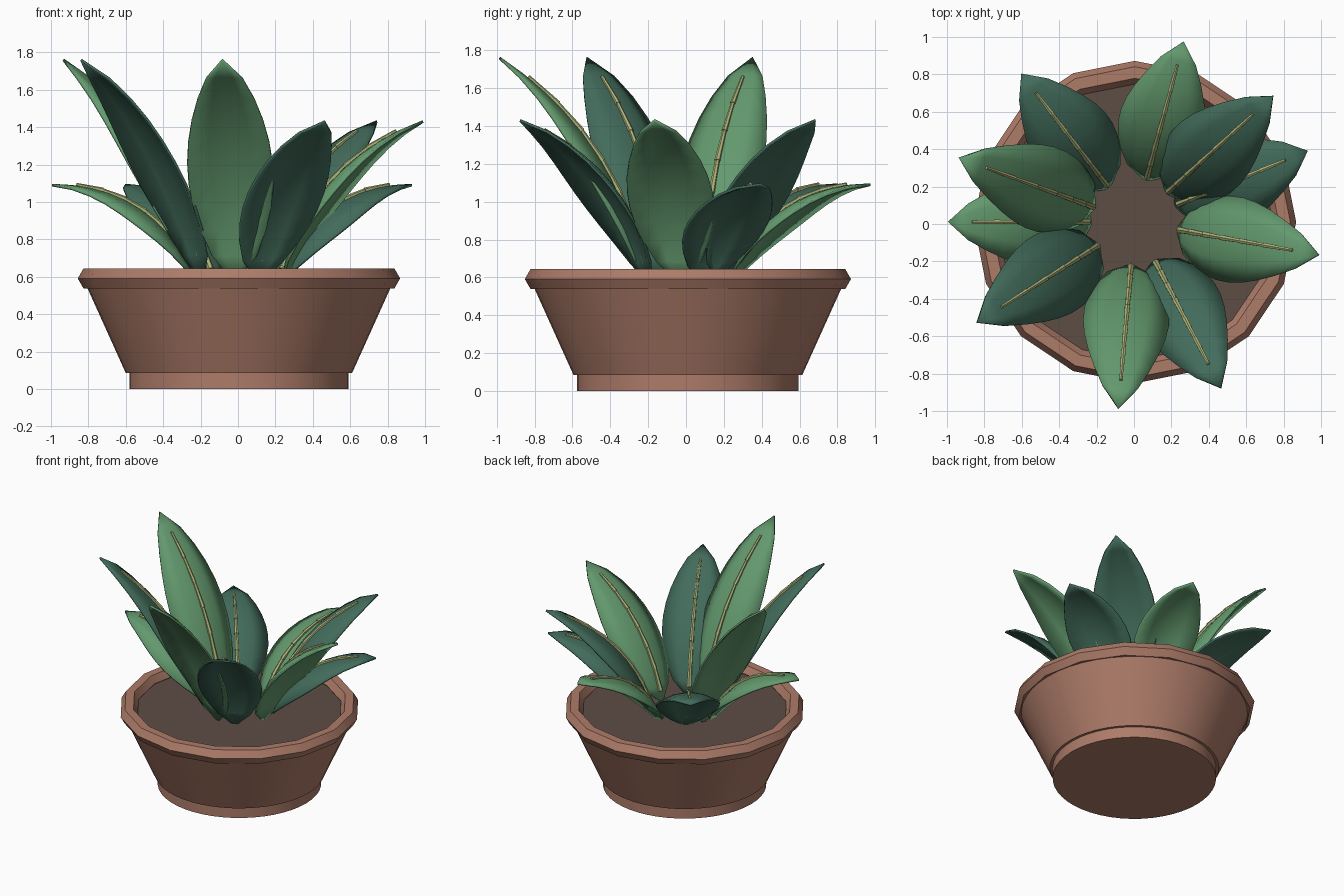
import bpy, bmesh, math
from mathutils import Vector

cube = bpy.data.objects.get("Cube")
if cube:
    bpy.data.objects.remove(cube, do_unlink=True)

CENTRE = (0.005, 0.01, 0.0)


def material(name, rgb):
    m = bpy.data.materials.new(name)
    m.diffuse_color = (*rgb, 1)
    m.use_nodes = True
    m.node_tree.nodes["Principled BSDF"].inputs["Base Color"].default_value = (*rgb, 1)
    return m


terracotta = material("terracotta", (0.42, 0.20, 0.14))
earth = material("dark_earth", (0.11, 0.075, 0.06))
light_green = material("light_green", (0.125, 0.32, 0.155))
deep_green = material("deep_green", (0.055, 0.15, 0.105))
vein_yellow = material("pale_yellow_green", (0.42, 0.45, 0.19))


def finish(name, bm, mat, rotation=0.0):
    """Turn a bmesh into a placed, shaded object."""
    bmesh.ops.recalc_face_normals(bm, faces=bm.faces[:])
    mesh = bpy.data.meshes.new(name)
    bm.to_mesh(mesh)
    bm.free()
    mesh.materials.append(mat)
    ob = bpy.data.objects.new(name, mesh)
    bpy.context.collection.objects.link(ob)
    ob.location = CENTRE
    ob.rotation_euler.z = rotation
    bpy.ops.object.select_all(action='DESELECT')
    ob.select_set(True)
    bpy.context.view_layer.objects.active = ob
    bpy.ops.object.shade_smooth_by_angle(angle=math.radians(35))
    return ob


def lathe(name, profile, sides, mat, closed=False):
    """Revolve (radius, height) points; an open profile gets flat caps."""
    bm = bmesh.new()
    rings = []
    for r, z in profile:
        rings.append([bm.verts.new((r * math.cos(2 * math.pi * k / sides),
                                    r * math.sin(2 * math.pi * k / sides), z))
                      for k in range(sides)])
    pairs = list(zip(rings, rings[1:]))
    if closed:
        pairs.append((rings[-1], rings[0]))
    else:
        bm.faces.new(rings[0])
        bm.faces.new(rings[-1])
    for a, b in pairs:
        for k in range(sides):
            n = (k + 1) % sides
            bm.faces.new((a[k], a[n], b[n], b[k]))
    return finish(name, bm, mat)


# Pot: foot, flared body, hexagonal-section rim and soil
lathe("pot_foot", [(0.585, 0), (0.585, 0.09)], 48, terracotta)
lathe("pot_body", [(0.605, 0.085), (0.815, 0.55)], 48, terracotta)
rim = [(0.8 + 0.062 * math.cos(a * math.pi / 3), 0.591 + 0.062 * math.sin(a * math.pi / 3))
       for a in range(6)]
lathe("pot_rim", rim, 16, terracotta, closed=True)
lathe("soil", [(0.76, 0.53), (0.76, 0.585)], 48, earth)

# Leaves: arched blades in three tiers, spread by the golden angle
BASE = Vector((0.23, 0, 0.565))
HALF_WIDTH, ARCH, DROOP = 0.228, 0.155, 0.075


def spine(t, top):
    """Point on the arched midline and its upward normal."""
    chord = Vector((1.0, 0, top)) - BASE
    up = Vector((-chord.z, 0, chord.x)).normalized()
    point = BASE + chord * t + up * ARCH * 4 * t * (1 - t)
    tangent = chord + up * ARCH * 4 * (1 - 2 * t)
    return point, Vector((-tangent.z, 0, tangent.x)).normalized()


def leaf_blade(name, top, mat, rotation):
    bm = bmesh.new()
    rows = []
    count = 10
    for i in range(count + 1):
        t = i / count
        point, normal = spine(t, top)
        share = max(0.0, math.sin(math.pi * t ** 0.9)) ** 0.68
        if i in (0, count):
            share = 0.0
        row = []
        for s in (-1, -0.5, 0, 0.5, 1):
            p = point - normal * DROOP * (s * share) ** 2
            p.y = s * share * HALF_WIDTH
            row.append(bm.verts.new(p))
        rows.append(row)
    for a, b in zip(rows, rows[1:]):
        for k in range(4):
            bm.faces.new((a[k], b[k], b[k + 1], a[k + 1]))
    bmesh.ops.remove_doubles(bm, verts=bm.verts[:], dist=0.0005)
    ob = finish(name, bm, mat, rotation)
    solid = ob.modifiers.new("thickness", 'SOLIDIFY')
    solid.thickness = 0.014
    solid.offset = 0


def leaf_vein(name, top, rotation):
    """Chain of slightly overlapping tapered rods along the midline."""
    bm = bmesh.new()
    joints = 6
    for j in range(joints):
        ends = []
        for t in (0.07 + 0.8 * j / joints, 0.07 + 0.8 * (j + 1.08) / joints):
            point, normal = spine(t, top)
            ends.append(point + normal * 0.012)
        axis = ends[1] - ends[0]
        rod = bmesh.ops.create_cone(bm, cap_ends=True, segments=6,
                                    radius1=0.019 - 0.001 * j, radius2=0.014 - 0.001 * j,
                                    depth=axis.length)["verts"]
        turn = axis.to_track_quat('Z', 'Y').to_matrix()
        bmesh.ops.rotate(bm, verts=rod, cent=(0, 0, 0), matrix=turn)
        bmesh.ops.translate(bm, verts=rod, vec=(ends[0] + ends[1]) / 2)
    finish(name, bm, vein_yellow, rotation)


for i in range(10):
    angle = math.radians(22.4 + 137.5 * i)
    height = (1.09, 1.76, 1.43)[i % 3]
    leaf_blade(f"leaf_{i + 1}", height, light_green if i % 2 else deep_green, angle)
    leaf_vein(f"leaf_vein_{i + 1}", height, angle)
